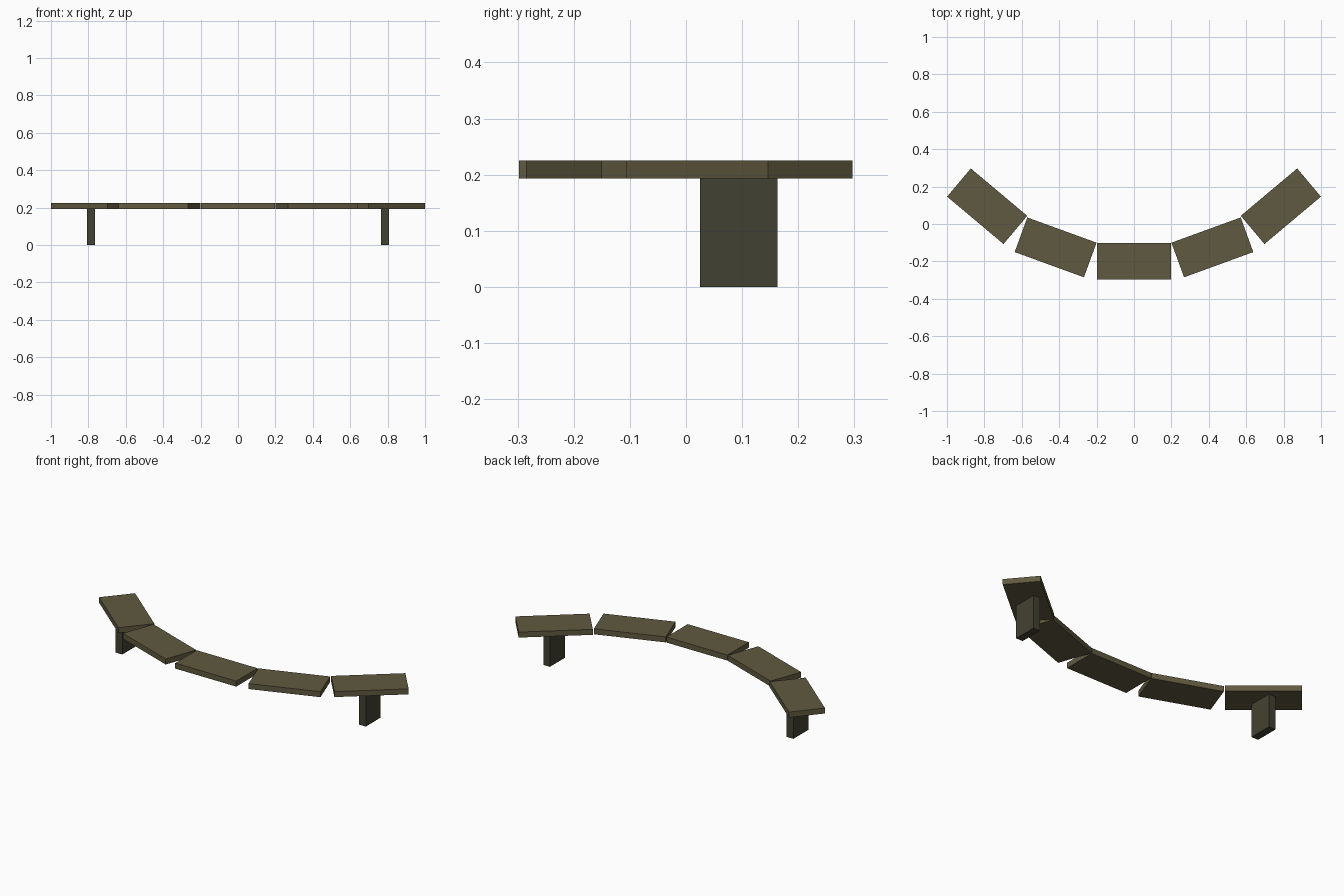
import bpy
from math import radians

cube = bpy.data.objects.get("Cube")
if cube:
    bpy.data.objects.remove(cube, do_unlink=True)


def make_material(name, rgb):
    mat = bpy.data.materials.new(name)
    mat.use_nodes = True
    mat.diffuse_color = (*rgb, 1)
    mat.node_tree.nodes["Principled BSDF"].inputs["Base Color"].default_value = (*rgb, 1)
    return mat


def add_box(name, center, size, mat, angle=0):
    bpy.ops.mesh.primitive_cube_add(size=1, location=center, rotation=(0, 0, radians(angle)))
    obj = bpy.context.object
    obj.name = name
    obj.scale = size
    obj.data.materials.append(mat)
    return obj


seat_olive = make_material("seat olive", (0.117, 0.102, 0.051))
leg_dark = make_material("leg dark olive", (0.055, 0.053, 0.032))

SEAT = (0.394, 0.197, 0.032)
SEAT_Z = 0.209
LEG_H = SEAT_Z - SEAT[2] / 2

# Middle seat slab
add_box("seat_middle", (0, -0.199, SEAT_Z), SEAT, seat_olive)

# Mirrored slabs along the arc, with a leg under each end slab
for side, s in (("left", 1), ("right", -1)):
    add_box(f"seat_inner_{side}", (s * 0.419, -0.125, SEAT_Z), SEAT, seat_olive, s * 20)
    add_box(f"seat_end_{side}", (s * 0.785, 0.095, SEAT_Z), SEAT, seat_olive, s * 40)
    add_box(f"leg_{side}", (s * 0.786, 0.094, LEG_H / 2), (0.043, 0.138, LEG_H), leg_dark)
